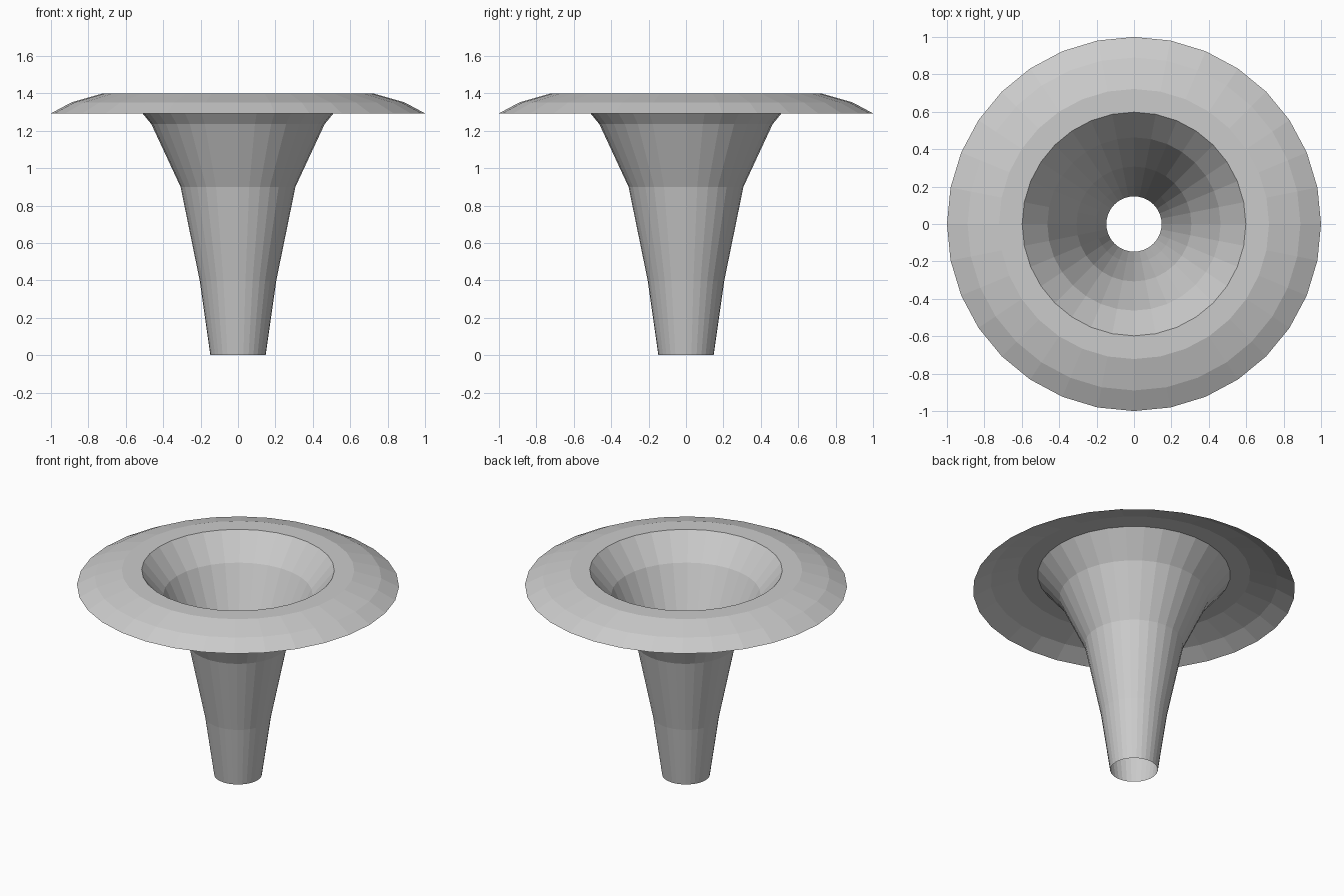
import bpy, bmesh, math

if "Cube" in bpy.data.objects:
    bpy.data.objects.remove(bpy.data.objects["Cube"])

SIDES = 32

# Funnel profile from the spout opening up to the rim: (radius, height)
profile = [(0.148, 0.0), (0.205, 0.4), (0.307, 0.9), (0.463, 1.235),
           (0.598, 1.4), (0.722, 1.4), (0.89, 1.352), (1.0, 1.293)]

# Spin the profile into a thin open shell
bm = bmesh.new()
rings = [[bm.verts.new((r * math.cos(2 * math.pi * i / SIDES),
                        r * math.sin(2 * math.pi * i / SIDES), z))
          for i in range(SIDES)] for r, z in profile]
for low, high in zip(rings, rings[1:]):
    for i in range(SIDES):
        j = (i + 1) % SIDES
        # wound so the inner bowl and the top of the flange face up
        bm.faces.new((low[i], high[i], high[j], low[j]))

mesh = bpy.data.meshes.new("flared_funnel")
bm.to_mesh(mesh)
bm.free()
funnel = bpy.data.objects.new("flared_funnel", mesh)
bpy.context.collection.objects.link(funnel)
